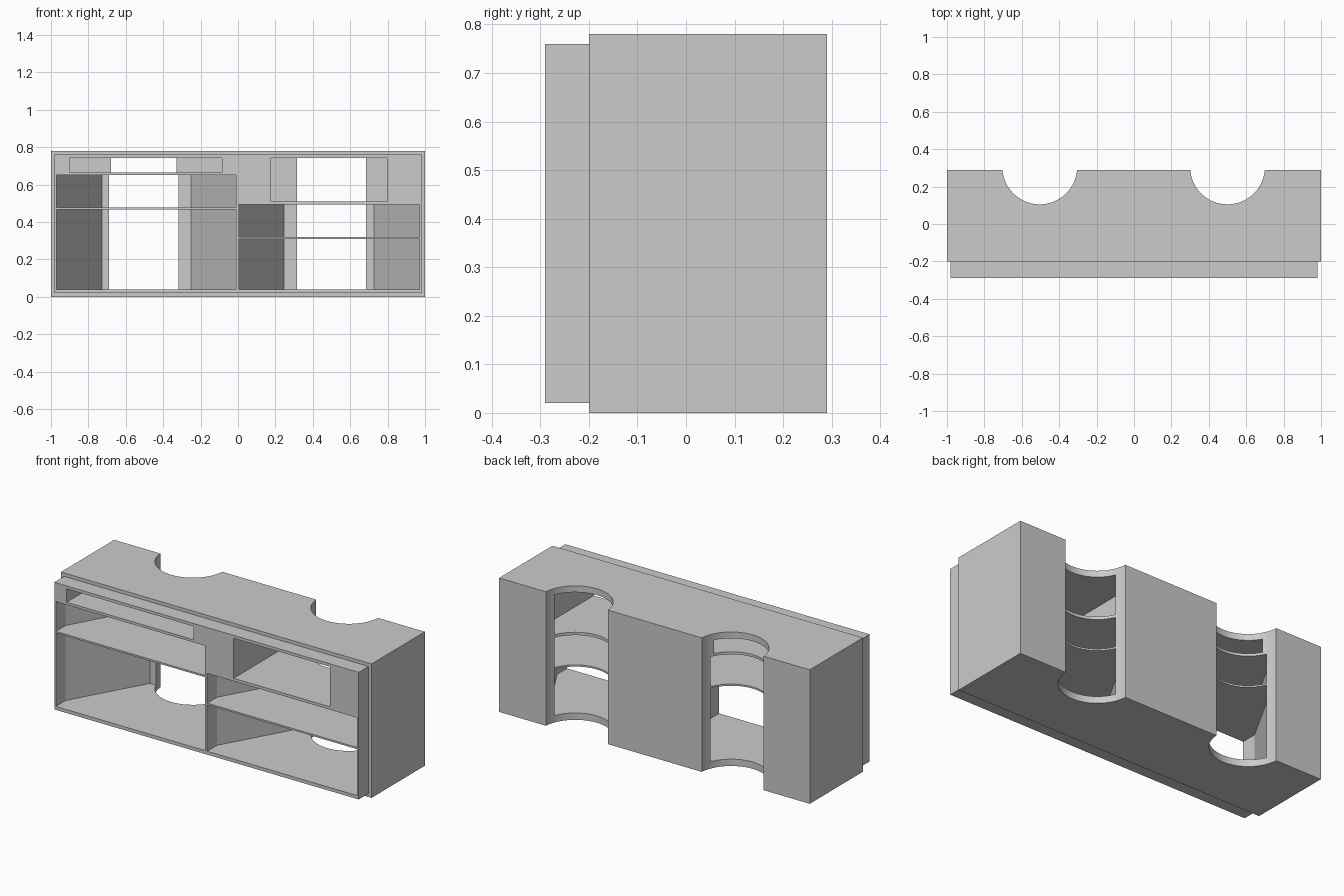
import bpy, bmesh, math

old = bpy.data.objects.get("Cube")
if old:
    bpy.data.objects.remove(old, do_unlink=True)

grey = bpy.data.materials.new("light grey")
grey.use_nodes = True
colour = (0.6, 0.6, 0.6, 1)
grey.diffuse_color = colour
grey.node_tree.nodes["Principled BSDF"].inputs["Base Color"].default_value = colour


def prism(name, outline, z0, z1):
    """Extrude a floor outline from z0 up to z1."""
    bm = bmesh.new()
    face = bm.faces.new([bm.verts.new((x, y, z0)) for x, y in outline])
    top = bmesh.ops.extrude_face_region(bm, geom=[face])["geom"]
    moved = [v for v in top if isinstance(v, bmesh.types.BMVert)]
    bmesh.ops.translate(bm, vec=(0, 0, z1 - z0), verts=moved)
    bmesh.ops.recalc_face_normals(bm, faces=bm.faces)
    mesh = bpy.data.meshes.new(name)
    bm.to_mesh(mesh)
    bm.free()
    mesh.materials.append(grey)
    obj = bpy.data.objects.new(name, mesh)
    bpy.context.collection.objects.link(obj)
    return obj


def rect(x0, x1, y0, y1):
    return [(x0, y0), (x1, y0), (x1, y1), (x0, y1)]


def combine(target, tool, operation):
    """Apply a boolean and remove the tool."""
    tool.hide_render = True
    mod = target.modifiers.new(operation, "BOOLEAN")
    mod.operation, mod.solver, mod.object = operation, "EXACT", tool
    bpy.context.view_layer.objects.active = target
    bpy.ops.object.modifier_apply(modifier=mod.name)
    bpy.data.objects.remove(tool, do_unlink=True)


FRONT, STEP, INNER, BACK = -0.29, -0.2, 0.23, 0.29
OUT = FRONT - 0.05

# Main body with the slightly smaller front frame
cabinet = prism("cabinet", rect(-1, 1, STEP, BACK), 0, 0.78)
frame = prism("front_frame", rect(-0.98, 0.98, FRONT, STEP + 0.05), 0.02, 0.76)
combine(cabinet, frame, "UNION")

# Shelf compartments: straight through the frame, then narrowing to the back
for x0, x1, z0, z1 in [(-0.97, -0.01, 0.04, 0.467), (-0.97, -0.01, 0.477, 0.65),
                       (0.005, 0.97, 0.04, 0.31), (0.005, 0.97, 0.32, 0.493)]:
    taper = 0.242
    outline = [(x0, OUT), (x1, OUT), (x1, STEP),
               (x1 - taper, INNER), (x0 + taper, INNER), (x0, STEP)]
    combine(cabinet, prism("compartment_cutter", outline, z0, z1), "DIFFERENCE")

# Straight upper openings: wide slot and display box
for x0, x1, y1, z0, z1 in [(-0.9, -0.085, 0.21, 0.665, 0.743),
                           (0.175, 0.797, INNER, 0.51, 0.743)]:
    combine(cabinet, prism("opening_cutter", rect(x0, x1, OUT, y1), z0, z1), "DIFFERENCE")

# Round scoops down the back
for x in (-0.504, 0.5):
    circle = [(x + 0.2 * math.cos(math.tau * i / 64),
               0.305 + 0.2 * math.sin(math.tau * i / 64)) for i in range(64)]
    combine(cabinet, prism("scoop_cutter", circle, -0.1, 0.9), "DIFFERENCE")

# Smooth scoops, crisp corners
bpy.ops.object.select_all(action="DESELECT")
cabinet.select_set(True)
bpy.context.view_layer.objects.active = cabinet
bpy.ops.object.shade_smooth_by_angle(angle=math.radians(15))
